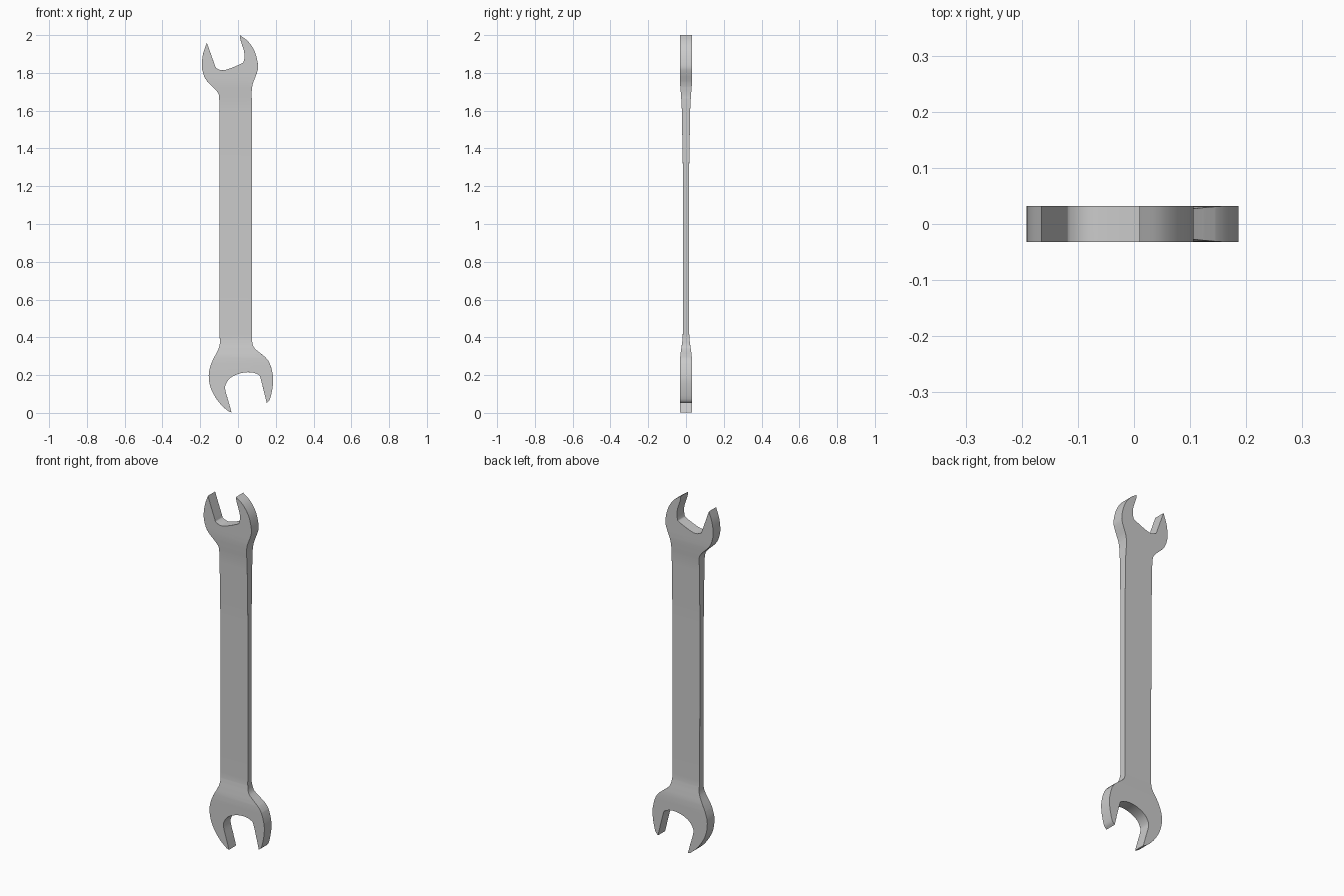
import bpy, bmesh
from mathutils import Vector

if "Cube" in bpy.data.objects:
    bpy.data.objects.remove(bpy.data.objects["Cube"])

HEAD, SHAFT = 0.032, 0.017   # half thicknesses
ROUND = 0.009                # edge rounding

# Outline in x, z: smooth pieces meeting at sharp tips; the shaft sides are straight between them
PIECES = [
    # top head, left outer side
    [(-.165, 1.96), (-.185, 1.9), (-.191, 1.83), (-.17, 1.765), (-.118, 1.71), (-.102, 1.685), (-.099, 1.655)],
    # bottom head, left outer side
    [(-.097, .40), (-.096, .37), (-.105, .335), (-.14, .265), (-.155, .2), (-.142, .125), (-.1, .055), (-.055, .012), (-.034, .002)],
    # bottom jaw
    [(-.034, .002), (-.05, .06), (-.067, .12), (-.065, .15), (-.04, .185), (.01, .209), (.065, .215), (.105, .203), (.12, .18), (.152, .052)],
    # bottom head, right outer side
    [(.152, .052), (.17, .075), (.185, .15), (.183, .21), (.158, .28), (.095, .335), (.079, .36), (.073, .395)],
    # top head, right outer side
    [(.073, 1.66), (.072, 1.69), (.078, 1.74), (.1, 1.8), (.106, 1.84), (.09, 1.91), (.055, 1.965), (.01, 2.0)],
    # top jaw
    [(.01, 2.0), (.013, 1.975), (.033, 1.91), (.031, 1.865), (.015, 1.848), (-.07, 1.815), (-.113, 1.824), (-.125, 1.848), (-.165, 1.96)],
]


def smooth_piece(pts, steps=4):
    """Catmull-Rom curve through the points, ends included."""
    p = [Vector(q) for q in pts]
    p = [p[0] * 2 - p[1]] + p + [p[-1] * 2 - p[-2]]
    out = []
    for a, b, c, d in zip(p, p[1:], p[2:], p[3:]):
        for i in range(steps):
            t = i / steps
            out.append(0.5 * (2 * b + (c - a) * t + (2 * a - 5 * b + 4 * c - d) * t * t
                              + (3 * b - a - 3 * c + d) * t ** 3))
    return out + [p[-2]]


def ease(z, z0, z1):
    t = max(0.0, min(1.0, (z - z0) / (z1 - z0)))
    return t * t * (3 - 2 * t)


def half_thickness(z):
    blend = max(ease(z, .42, .27), .35 * ease(z, 1.3, 1.62) + .65 * ease(z, 1.6, 1.78))
    return SHAFT + (HEAD - SHAFT) * blend


# Flat outline
outline = []
for piece in PIECES:
    for v in smooth_piece(piece):
        if not outline or (v - outline[-1]).length > 1e-4:
            outline.append(v)
if (outline[0] - outline[-1]).length < 1e-4:
    outline.pop()

bm = bmesh.new()
bm.faces.new([bm.verts.new((v.x, -HEAD, v.y)) for v in outline])

# Cross cuts where the thickness changes
for z in (.263, .293, .313, .343, .365, .387, .42, .7, 1.0, 1.3, 1.38, 1.46, 1.54, 1.6,
          1.633, 1.667, 1.697, 1.727, 1.753, 1.783):
    bmesh.ops.bisect_plane(bm, geom=bm.verts[:] + bm.edges[:] + bm.faces[:], dist=1e-5,
                           plane_co=(0, 0, z), plane_no=(0, 0, 1))

# Extrude to full thickness
ext = bmesh.ops.extrude_face_region(bm, geom=bm.faces[:], use_keep_orig=True)
for v in ext["geom"]:
    if isinstance(v, bmesh.types.BMVert):
        v.co.y = HEAD
bmesh.ops.recalc_face_normals(bm, faces=bm.faces[:])

# Round the front and back rims
rims = [e for e in bm.edges
        if abs(e.verts[0].co.y - e.verts[1].co.y) < 1e-5
        and len(e.link_faces) == 2 and e.calc_face_angle(0) > 1.0]
bmesh.ops.bevel(bm, geom=rims, offset=ROUND, offset_type='OFFSET', segments=3,
                profile=0.5, affect='EDGES', clamp_overlap=True)

# Thin the shaft, keeping the rounded rims
for v in bm.verts:
    drop = HEAD - half_thickness(v.co.z)
    v.co.y -= drop if v.co.y > 0 else -drop

mesh = bpy.data.meshes.new("open_end_wrench")
bm.to_mesh(mesh)
bm.free()
wrench = bpy.data.objects.new("open_end_wrench", mesh)
bpy.context.collection.objects.link(wrench)

# Smooth shading with crisp jaw corners
bpy.context.view_layer.objects.active = wrench
wrench.select_set(True)
bpy.ops.object.shade_smooth_by_angle(angle=0.7)
weighted = wrench.modifiers.new("weighted_normals", 'WEIGHTED_NORMAL')
weighted.keep_sharp = True
